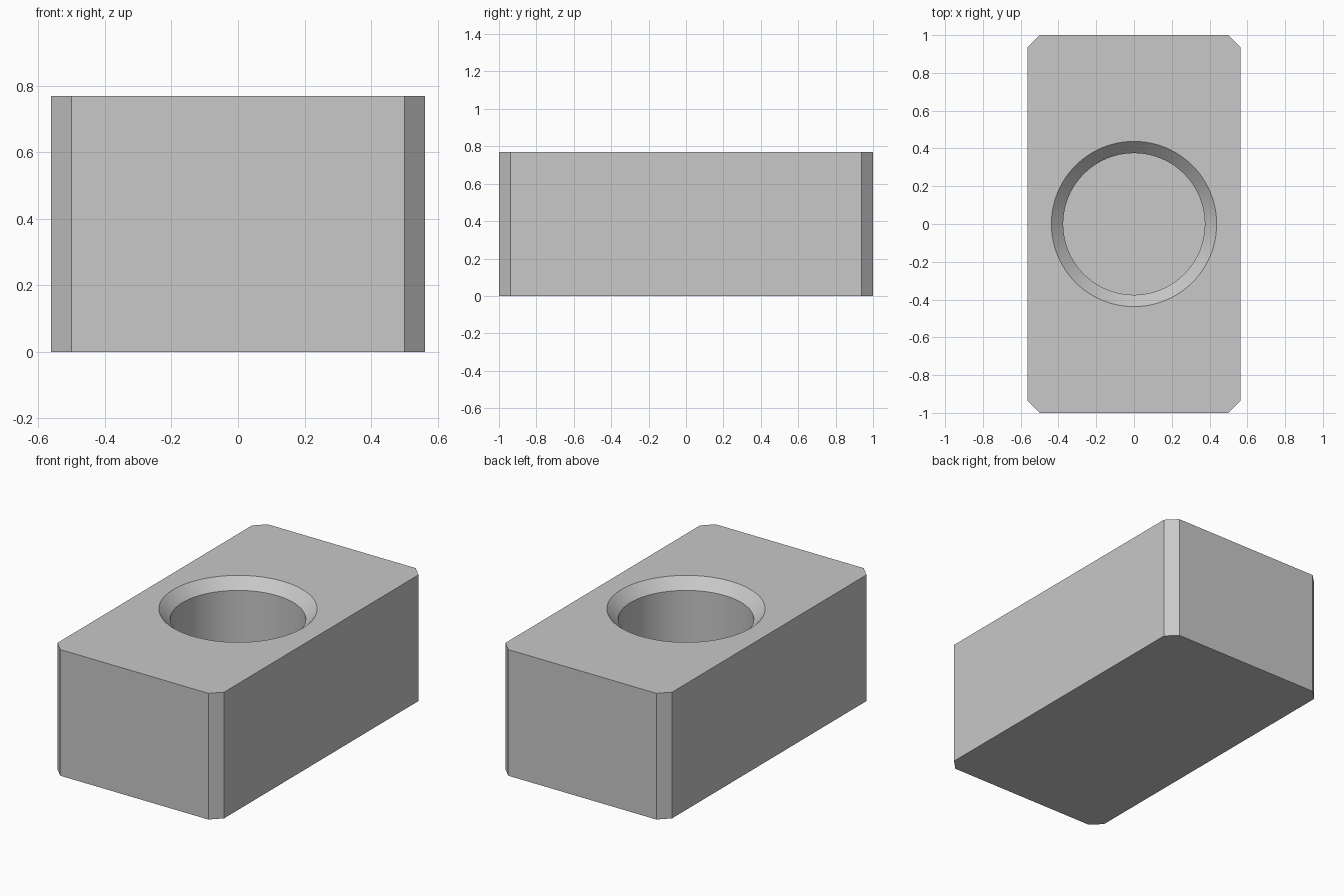
import bpy
import bmesh
import math

WIDTH, LENGTH, HEIGHT = 1.125, 2.0, 0.77
CHAMFER = 0.0625
BORE_RADIUS = 0.375
FLOOR = 0.15

if "Cube" in bpy.data.objects:
    bpy.data.objects.remove(bpy.data.objects["Cube"], do_unlink=True)

# Single grey finish
grey = bpy.data.materials.new("plain_grey")
grey.use_nodes = True
colour = (0.58, 0.58, 0.58, 1)
grey.diffuse_color = colour
grey.node_tree.nodes["Principled BSDF"].inputs["Base Color"].default_value = colour


def add_object(name, bm):
    bmesh.ops.recalc_face_normals(bm, faces=bm.faces)
    mesh = bpy.data.meshes.new(name)
    bm.to_mesh(mesh)
    bm.free()
    mesh.materials.append(grey)
    obj = bpy.data.objects.new(name, mesh)
    bpy.context.collection.objects.link(obj)
    return obj


# Block with chamfered upright corners
bm = bmesh.new()
bmesh.ops.create_cube(bm, size=1)
for v in bm.verts:
    v.co.x *= WIDTH
    v.co.y *= LENGTH
    v.co.z = (v.co.z + 0.5) * HEIGHT
uprights = [e for e in bm.edges if abs(e.verts[0].co.z - e.verts[1].co.z) > 0.1]
bmesh.ops.bevel(bm, geom=uprights, offset=CHAMFER, segments=1, affect='EDGES')
block = add_object("socket_block", bm)

# Turned cutter: straight blind bore with a countersunk mouth
profile = [(BORE_RADIUS, FLOOR), (BORE_RADIUS, HEIGHT - CHAMFER),
           (BORE_RADIUS + 2 * CHAMFER, HEIGHT + CHAMFER)]
SEGMENTS = 96
bm = bmesh.new()
rings = [[bm.verts.new((r * math.cos(a), r * math.sin(a), z))
          for a in (math.tau * i / SEGMENTS for i in range(SEGMENTS))]
         for r, z in profile]
for low, high in zip(rings, rings[1:]):
    for i in range(SEGMENTS):
        j = (i + 1) % SEGMENTS
        bm.faces.new((low[i], low[j], high[j], high[i]))
bm.faces.new(rings[0])
bm.faces.new(rings[-1])
cutter = add_object("bore_cutter", bm)
cutter.hide_render = True

# Cut the bore, then discard the cutter
cut = block.modifiers.new("bore", 'BOOLEAN')
cut.operation = 'DIFFERENCE'
cut.solver = 'EXACT'
cut.object = cutter
bpy.ops.object.select_all(action='DESELECT')
block.select_set(True)
bpy.context.view_layer.objects.active = block
bpy.ops.object.modifier_apply(modifier=cut.name)
bpy.data.objects.remove(cutter, do_unlink=True)
bpy.ops.object.shade_smooth_by_angle(angle=math.radians(30))
